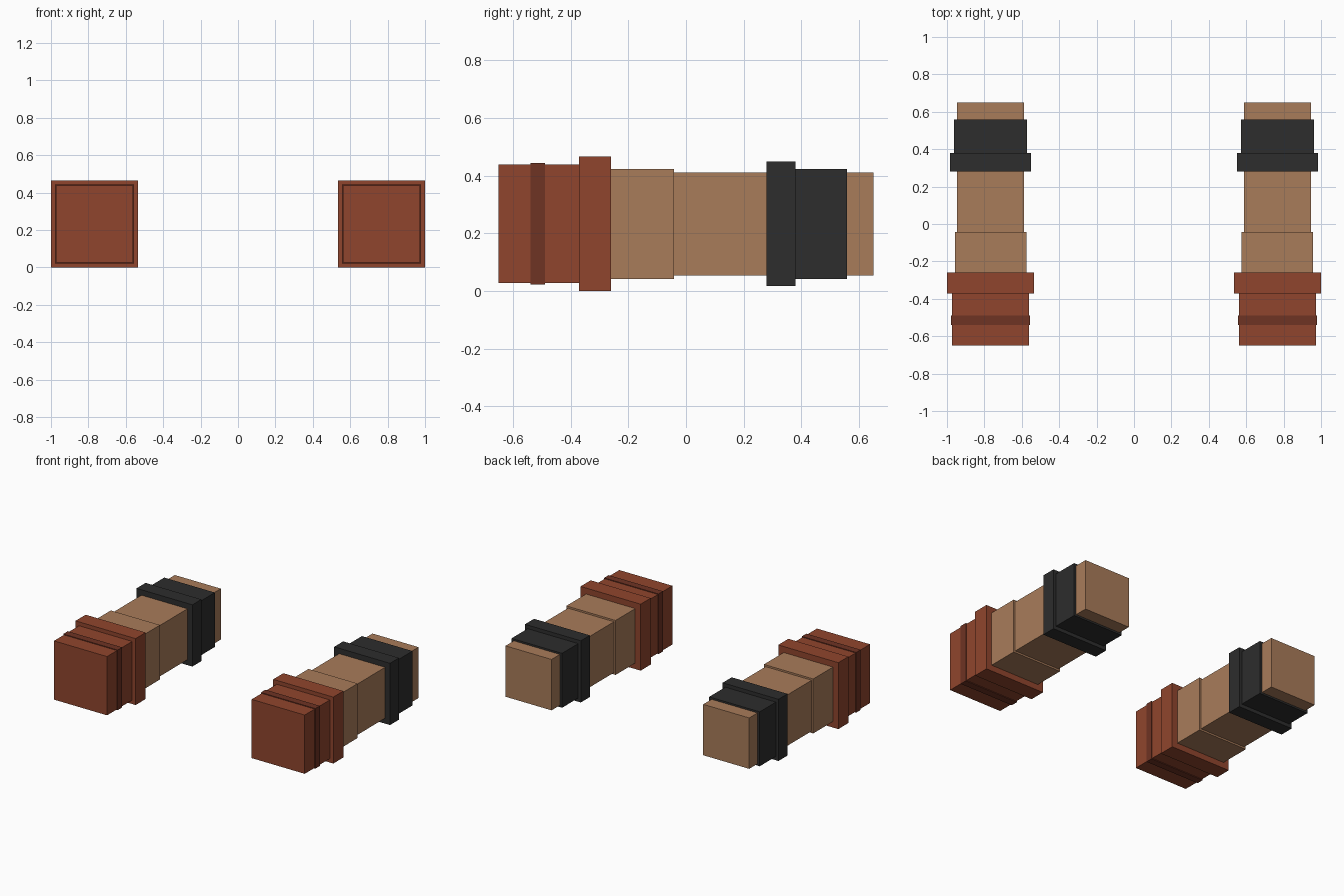
import bpy

if "Cube" in bpy.data.objects:
    bpy.data.objects.remove(bpy.data.objects["Cube"])


def material(name, rgb):
    """Flat colour from 0-255 display values, stored as linear."""
    lin = []
    for c in rgb:
        c /= 255
        lin.append(c / 12.92 if c <= 0.04045 else ((c + 0.055) / 1.055) ** 2.4)
    mat = bpy.data.materials.new(name)
    mat.diffuse_color = (*lin, 1)
    mat.use_nodes = True
    mat.node_tree.nodes["Principled BSDF"].inputs["Base Color"].default_value = mat.diffuse_color
    return mat


RED = material("rust_red", (144, 69, 45))
DARK_RED = material("dark_rust", (110, 51, 35))
TAN = material("tan", (169, 124, 90))
BLACK = material("charcoal", (45, 45, 45))

CENTRE_X, CENTRE_Z = 0.767, 0.233

# part name, y start, y end, width (x), height (z), colour
PARTS = [
    ("fist", -0.65, -0.372, 0.412, 0.412, RED),
    ("fist_stripe", -0.54, -0.49, 0.422, 0.422, DARK_RED),
    ("glove_cuff", -0.372, -0.26, 0.466, 0.466, RED),
    ("forearm", -0.26, -0.042, 0.382, 0.382, TAN),
    ("upper_arm", -0.042, 0.65, 0.357, 0.357, TAN),
    ("sleeve_rim", 0.28, 0.38, 0.433, 0.433, BLACK),
    ("sleeve_band", 0.38, 0.558, 0.392, 0.382, BLACK),
]


def box(name, centre, size, mat):
    bpy.ops.mesh.primitive_cube_add(size=1, location=centre)
    obj = bpy.context.object
    obj.name = name
    obj.scale = size
    bpy.ops.object.transform_apply(location=False, rotation=False, scale=True)
    obj.data.materials.append(mat)


# Two matching arms, one on each side
for side, sign in (("left", -1), ("right", 1)):
    for name, y0, y1, width, height, mat in PARTS:
        box(f"{side}_{name}", (sign * CENTRE_X, (y0 + y1) / 2, CENTRE_Z),
            (width, y1 - y0, height), mat)
